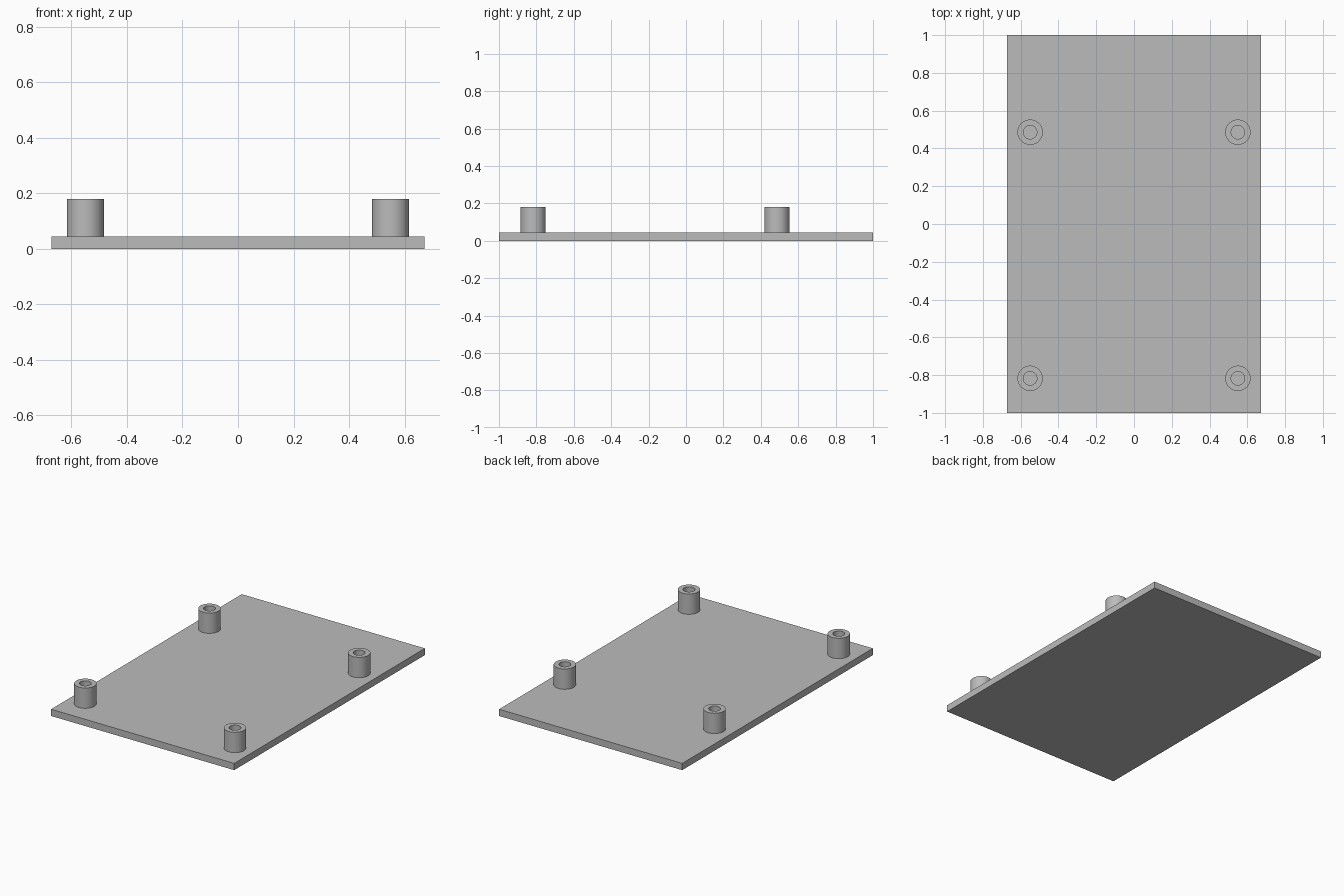
import bpy
import bmesh
import math

cube = bpy.data.objects.get("Cube")
if cube:
    bpy.data.objects.remove(cube, do_unlink=True)

WIDTH, LENGTH, THICK = 1.345, 2.0, 0.045
POST_TOP, POST_R, HOLE_R = 0.18, 0.067, 0.036
SIDES = 64

grey = bpy.data.materials.new("plain grey")
grey.use_nodes = True
colour = (0.5, 0.5, 0.5, 1.0)
grey.diffuse_color = colour
grey.node_tree.nodes["Principled BSDF"].inputs["Base Color"].default_value = colour


def add_object(name, bm, location=(0, 0, 0)):
    mesh = bpy.data.meshes.new(name)
    bmesh.ops.recalc_face_normals(bm, faces=bm.faces)
    bm.to_mesh(mesh)
    bm.free()
    mesh.materials.append(grey)
    obj = bpy.data.objects.new(name, mesh)
    obj.location = location
    bpy.context.collection.objects.link(obj)
    return obj


# Flat base plate
bm = bmesh.new()
bmesh.ops.create_cube(bm, size=1)
bmesh.ops.scale(bm, vec=(WIDTH, LENGTH, THICK), verts=bm.verts)
add_object("base_plate", bm, (0, 0, THICK / 2))


# Hollow mounting post: a closed wall section spun about z
def add_post(name, x, y):
    bm = bmesh.new()
    height = POST_TOP - THICK
    section = [(POST_R, 0), (POST_R, height), (HOLE_R, height), (HOLE_R, 0)]
    verts = [bm.verts.new((r, 0, z)) for r, z in section]
    edges = [bm.edges.new((a, b)) for a, b in zip(verts, verts[1:])]
    bmesh.ops.spin(bm, geom=verts + edges, cent=(0, 0, 0), axis=(0, 0, 1),
                   angle=math.tau, steps=SIDES, use_merge=True)
    bmesh.ops.remove_doubles(bm, verts=bm.verts, dist=0.0001)
    post = add_object(name, bm, (x, y, THICK))
    bpy.ops.object.select_all(action="DESELECT")
    post.select_set(True)
    bpy.context.view_layer.objects.active = post
    bpy.ops.object.shade_smooth_by_angle(angle=math.radians(30))


for end, y in (("front", -0.817), ("back", 0.486)):
    for side, x in (("left", 0.55), ("right", -0.55)):
        add_post(f"{end}_{side}_post", x, y)
